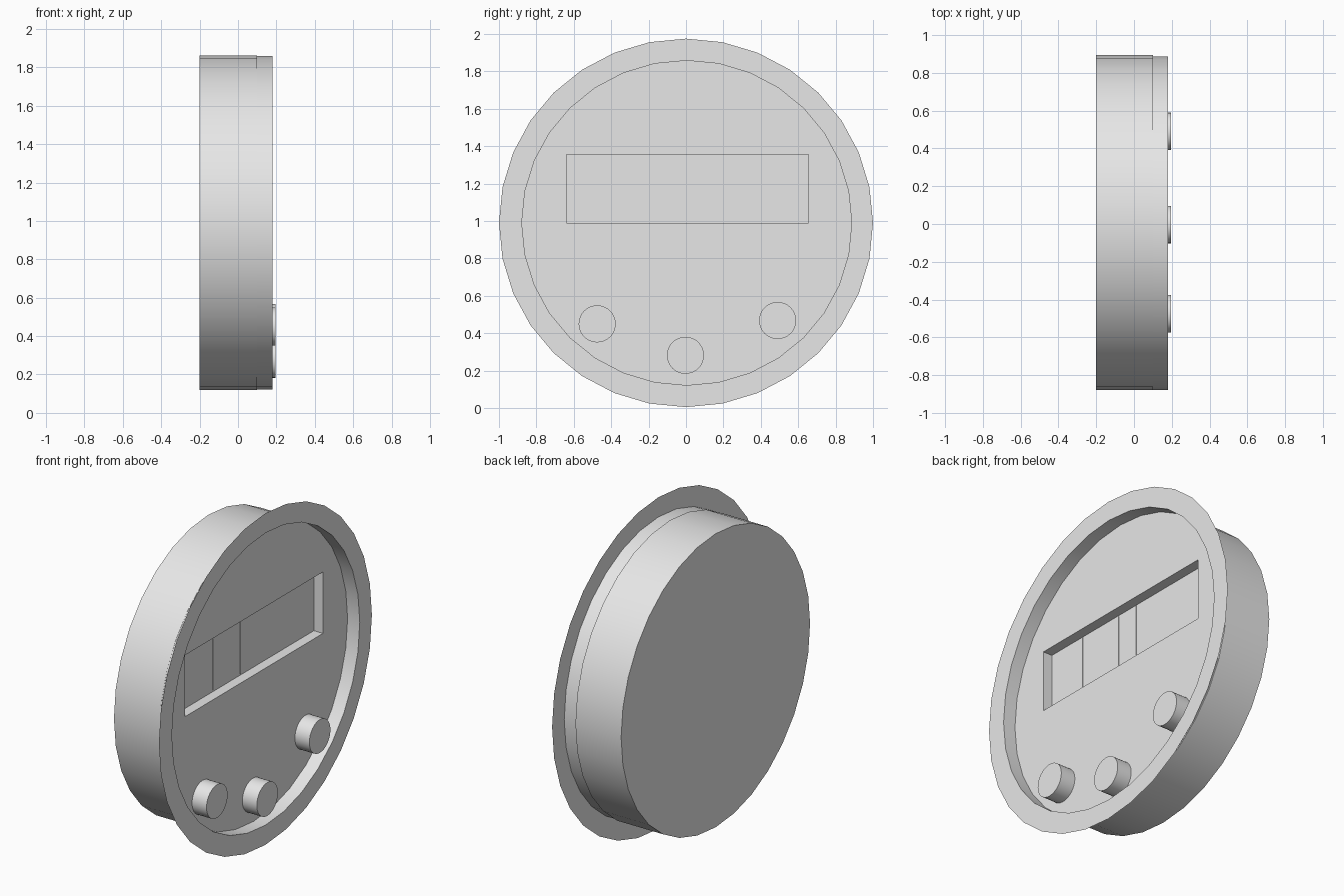
import bpy, bmesh, math

if "Cube" in bpy.data.objects:
    bpy.data.objects.remove(bpy.data.objects["Cube"])

CZ = 0.99            # height of the dial centre
FACE, LIP = 0.10, 0.18

grey = bpy.data.materials.new("plain_grey")
grey.diffuse_color = (0.8, 0.8, 0.8, 1)
grey.use_nodes = True
grey.node_tree.nodes["Principled BSDF"].inputs["Base Color"].default_value = grey.diffuse_color


def finish(name, bm, smooth=True):
    bmesh.ops.recalc_face_normals(bm, faces=bm.faces)
    mesh = bpy.data.meshes.new(name)
    bm.to_mesh(mesh)
    bm.free()
    mesh.materials.append(grey)
    ob = bpy.data.objects.new(name, mesh)
    bpy.context.collection.objects.link(ob)
    if smooth:
        bpy.context.view_layer.objects.active = ob
        ob.select_set(True)
        bpy.ops.object.shade_smooth_by_angle(angle=math.radians(30))
        ob.select_set(False)
    return ob


def loft(name, rings, cap=False, n=32):
    """Join ellipses (x, centre y, centre z, radius y, radius z) along x."""
    bm = bmesh.new()
    loops = []
    for x, cy, cz, ry, rz in rings:
        loops.append([bm.verts.new((x, cy + ry * math.cos(i * math.tau / n),
                                    cz + rz * math.sin(i * math.tau / n))) for i in range(n)])
    for a, b in zip(loops, loops[1:]):
        for i in range(n):
            j = (i + 1) % n
            bm.faces.new((a[i], a[j], b[j], b[i]))
    if cap:
        bm.faces.new(loops[0])
        bm.faces.new(loops[-1])
    return finish(name, bm)


def box(name, lo, hi):
    bm = bmesh.new()
    bmesh.ops.create_cube(bm, size=1)
    for v in bm.verts:
        v.co = [l + (c + 0.5) * (h - l) for l, h, c in zip(lo, hi, v.co)]
    return finish(name, bm, smooth=False)


# Drum-shaped housing with the display recess cut into its face
housing = loft("housing", [(-0.2, 0.008, CZ, 0.887, 0.872),
                           (FACE, 0.008, CZ, 0.887, 0.872)], cap=True)
cutter = box("display_cutter", (0.04, -0.64, 0.99), (0.3, 0.655, 1.355))
cutter.hide_render = True
cutter.hide_viewport = True
cut = housing.modifiers.new("display_recess", 'BOOLEAN')
cut.operation = 'DIFFERENCE'
cut.solver = 'EXACT'
cut.object = cutter

# Raised wall around the dial, turning out into a paper-thin flange
loft("rim_and_flange", [(FACE, 0.004, CZ, 0.882, 0.868),
                        (LIP, 0.004, CZ, 0.882, 0.868),
                        (LIP, 0, CZ, 1.0, 0.985)])

# Four digit panels and a narrow centre panel on the display
for i, (y0, y1) in enumerate([(-0.60, -0.38), (-0.295, -0.08), (-0.04, 0.07),
                              (0.105, 0.33), (0.41, 0.65)]):
    box(f"display_panel_{i + 1}", (0.036, y0, 1.0), (0.043, y1, 1.35))

# Push buttons
for side, y, z in (("left", -0.475, 0.45), ("middle", -0.003, 0.282), ("right", 0.49, 0.468)):
    loft(f"{side}_button", [(FACE - 0.01, y, z, 0.099, 0.099),
                            (0.195, y, z, 0.099, 0.099)], cap=True)
